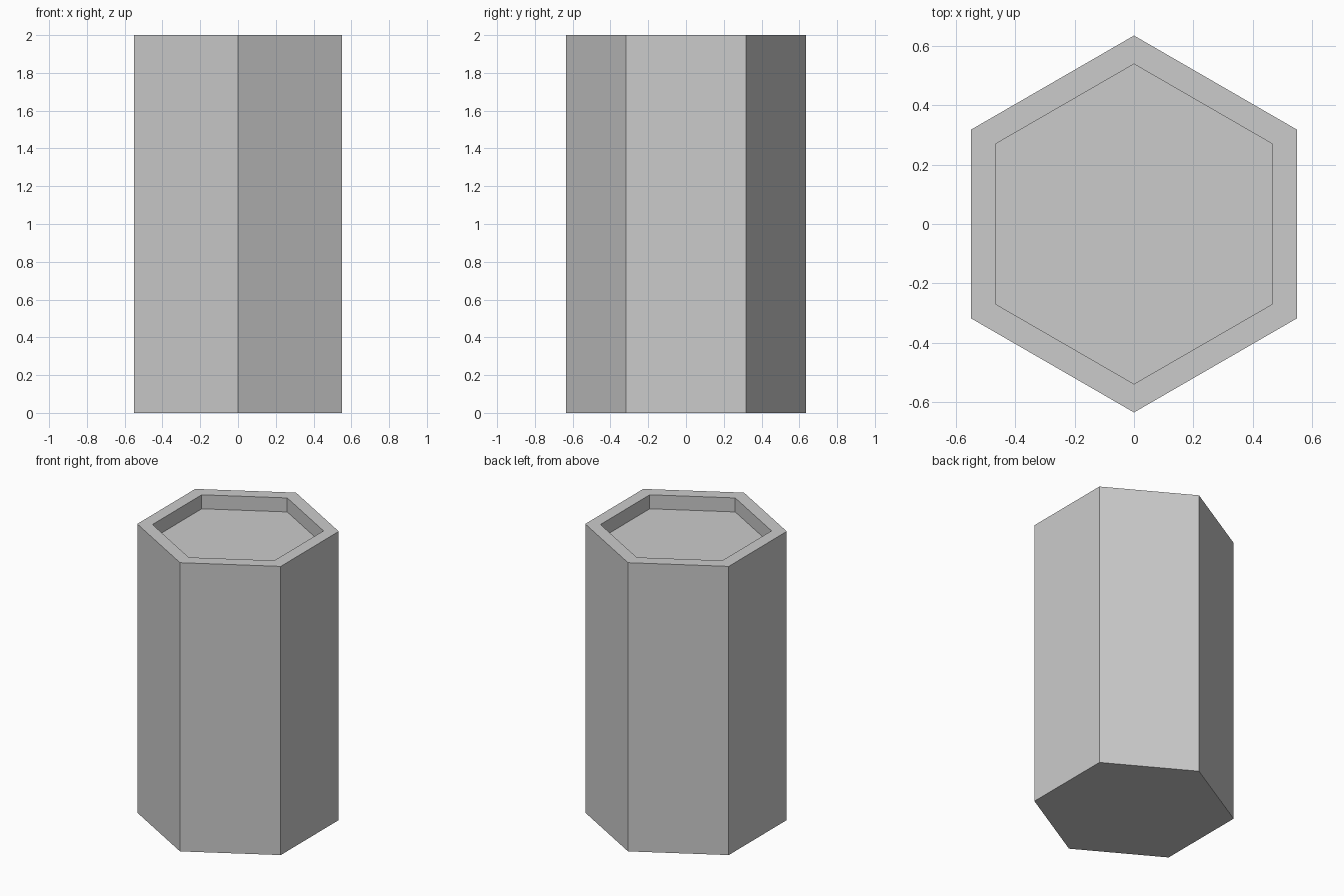
import bpy, bmesh
from math import sin, cos, pi

if "Cube" in bpy.data.objects:
    bpy.data.objects.remove(bpy.data.objects["Cube"])

HEIGHT, OUTER_R, INNER_R, DEPTH = 2.0, 0.635, 0.539, 0.097


def hex_ring(bm, radius, z):
    """Six vertices with corners pointing along +/-y."""
    return [bm.verts.new((radius * cos(pi / 6 + i * pi / 3),
                          radius * sin(pi / 6 + i * pi / 3), z)) for i in range(6)]


bm = bmesh.new()

# Rings from the base, up the outside, over the rim and into the recess
rings = [hex_ring(bm, r, z) for r, z in (
    (OUTER_R, 0), (OUTER_R, HEIGHT), (INNER_R, HEIGHT), (INNER_R, HEIGHT - DEPTH))]
for a, b in zip(rings, rings[1:]):
    for i in range(6):
        j = (i + 1) % 6
        bm.faces.new((a[i], a[j], b[j], b[i]))

# Base and recess floor
bm.faces.new(rings[0][::-1])
bm.faces.new(rings[-1])
bmesh.ops.recalc_face_normals(bm, faces=bm.faces)

mesh = bpy.data.meshes.new("hexagonal_column")
bm.to_mesh(mesh)
bm.free()
bpy.context.collection.objects.link(bpy.data.objects.new("hexagonal_column", mesh))
